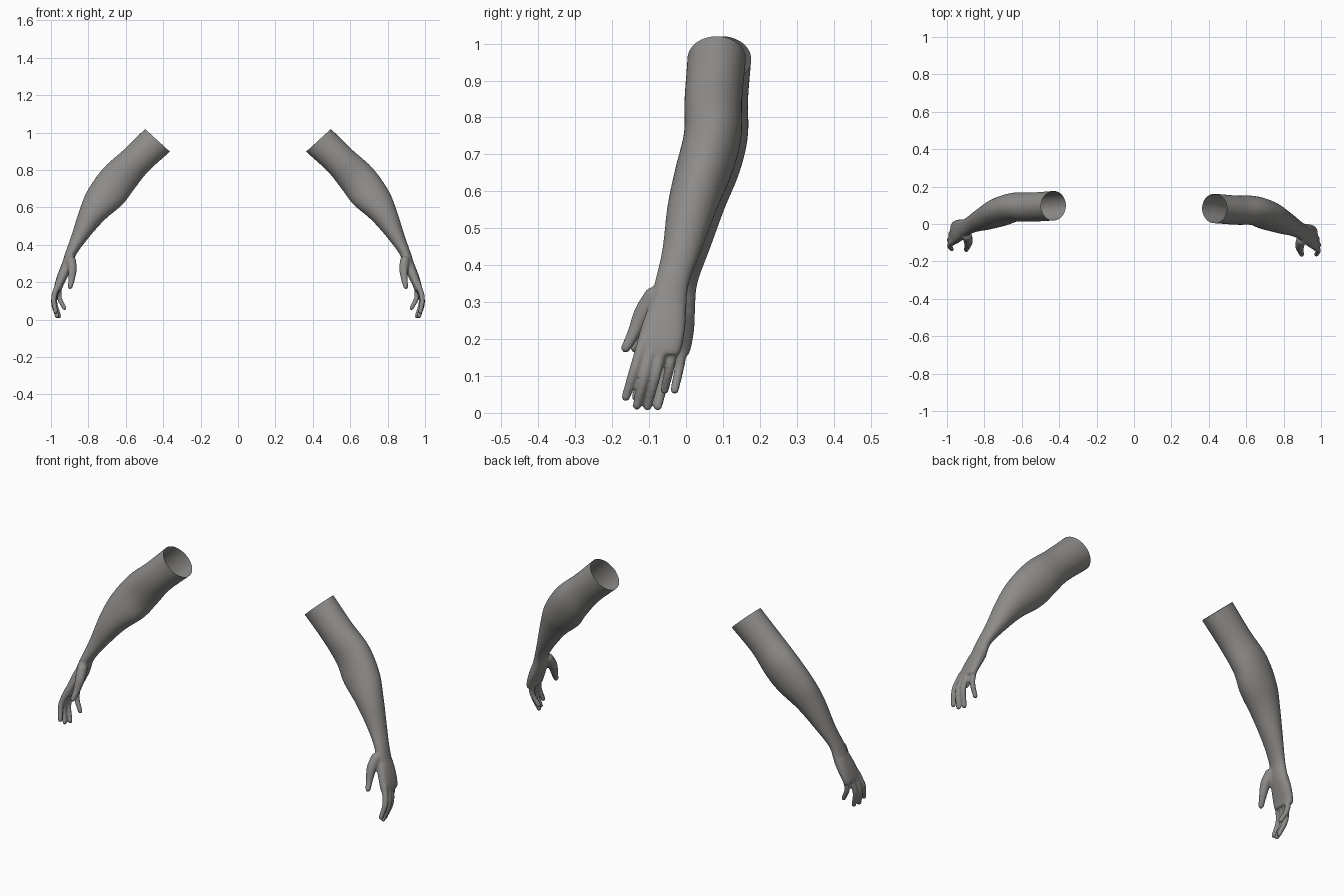
import bpy, bmesh, math
from mathutils import Vector

if "Cube" in bpy.data.objects:
    bpy.data.objects.remove(bpy.data.objects["Cube"])

skin = bpy.data.materials.new("warm grey")
skin.diffuse_color = (0.27, 0.262, 0.252, 1)
skin.use_nodes = True
skin.node_tree.nodes["Principled BSDF"].inputs["Base Color"].default_value = skin.diffuse_color

# Arm sections: outer x, outer z, inner x, inner z, y min, y max
ARM = [
    (.447, 1.070, .314, .948, .006, .164),
    (.497, 1.020, .364, .898, .004, .162),
    (.610, .909, .481, .791, -.004, .152),
    (.717, .813, .561, .690, -.006, .150),
    (.802, .695, .618, .615, -.030, .126),
    (.847, .588, .715, .532, -.050, .086),
    (.889, .455, .805, .430, -.064, .042),
    (.921, .364, .866, .346, -.084, .009),
    (.942, .300, .888, .278, -.102, .001),
    (.965, .240, .913, .225, -.121, -.002),
    (.981, .187, .935, .180, -.134, -.010),
    (.984, .160, .944, .155, -.131, -.018),
]
# Digits: x, y, z, radius along each one
DIGITS = [
    [(.962, -.116, .190, .017), (.985, -.140, .115, .015), (.975, -.163, .043, .0125)],
    [(.962, -.090, .190, .017), (.986, -.112, .100, .015), (.968, -.133, .020, .0125)],
    [(.960, -.062, .190, .017), (.980, -.083, .100, .015), (.957, -.104, .018, .0125)],
    [(.956, -.033, .190, .016), (.956, -.045, .120, .014), (.928, -.058, .062, .012)],
    [(.892, -.088, .315, .027), (.886, -.117, .270, .025),
     (.890, -.142, .215, .018), (.897, -.163, .176, .0135)],
]


def spline(points, steps):
    """Smooth path through tuples of any length."""
    pts = [Vector(p) for p in points]
    pts = [pts[0] * 2 - pts[1]] + pts + [pts[-1] * 2 - pts[-2]]
    out = []
    for a, b, c, d in zip(pts, pts[1:], pts[2:], pts[3:]):
        for i in range(steps):
            t = i / steps
            out.append(.5 * (2 * b + (c - a) * t + (2 * a - 5 * b + 4 * c - d) * t * t
                             + (3 * b - a - 3 * c + d) * t ** 3))
    return out + [pts[-2]]


def loft(bm, rings):
    """Closed tube through rings of points."""
    rows = [[bm.verts.new(p) for p in r] for r in rings]
    n = len(rows[0])
    for a, b in zip(rows, rows[1:]):
        for i in range(n):
            bm.faces.new((a[i], a[(i + 1) % n], b[(i + 1) % n], b[i]))
    bm.faces.new(rows[0][::-1])
    bm.faces.new(rows[-1])


def arm_ring(s, n=40):
    xo, zo, xi, zi, y0, y1 = s
    mid = Vector(((xo + xi) / 2, (y0 + y1) / 2, (zo + zi) / 2))
    across = Vector((xo - xi, 0, zo - zi)) / 2
    side = Vector((0, (y1 - y0) / 2, 0))
    e = .8 if zo < .29 else 1          # flatter, boxier palm
    ring = []
    for i in range(n):
        a = math.tau * i / n
        c, q = math.cos(a), math.sin(a)
        ring.append(mid + across * math.copysign(abs(c) ** e, c)
                    + side * math.copysign(abs(q) ** e, q))
    return ring


# Rough arm, palm and digits in one mesh
bm = bmesh.new()
loft(bm, [arm_ring(s) for s in spline(ARM, 6)])
for digit in DIGITS:
    for x, y, z, r in spline(digit, 10):
        ball = bmesh.ops.create_icosphere(bm, subdivisions=2, radius=r)
        bmesh.ops.translate(bm, verts=ball["verts"], vec=(x, y, z))
bmesh.ops.recalc_face_normals(bm, faces=bm.faces)
rough = bpy.data.meshes.new("rough_arm")
bm.to_mesh(rough)
bm.free()
helper = bpy.data.objects.new("rough_arm", rough)
bpy.context.collection.objects.link(helper)

# Blend everything into one continuous skin
remesh = helper.modifiers.new("blend", 'REMESH')
remesh.mode = 'VOXEL'
remesh.voxel_size = .005
smooth = helper.modifiers.new("soften", 'SMOOTH')
smooth.factor = .5
smooth.iterations = 5
graph = bpy.context.evaluated_depsgraph_get()
blended = bpy.data.meshes.new_from_object(helper.evaluated_get(graph))
bpy.data.objects.remove(helper)

# Two arms, open at the upper end; the second sits slightly further back
for name, sign in (("right_arm", 1), ("left_arm", -1)):
    bm = bmesh.new()
    bm.from_mesh(blended)
    bmesh.ops.bisect_plane(bm, geom=bm.verts[:] + bm.edges[:] + bm.faces[:],
                           plane_co=(.4305, .08, .959), plane_no=(-.676, 0, .737),
                           clear_outer=True)
    if sign < 0:
        for v in bm.verts:
            v.co.x *= -1
            v.co.y += .014 + .014 * (1 - v.co.z)
        bmesh.ops.reverse_faces(bm, faces=bm.faces)
    for f in bm.faces:
        f.smooth = True
        f.material_index = 0
    mesh = bpy.data.meshes.new(name)
    bm.to_mesh(mesh)
    bm.free()
    mesh.materials.clear()
    mesh.materials.append(skin)
    bpy.context.collection.objects.link(bpy.data.objects.new(name, mesh))
